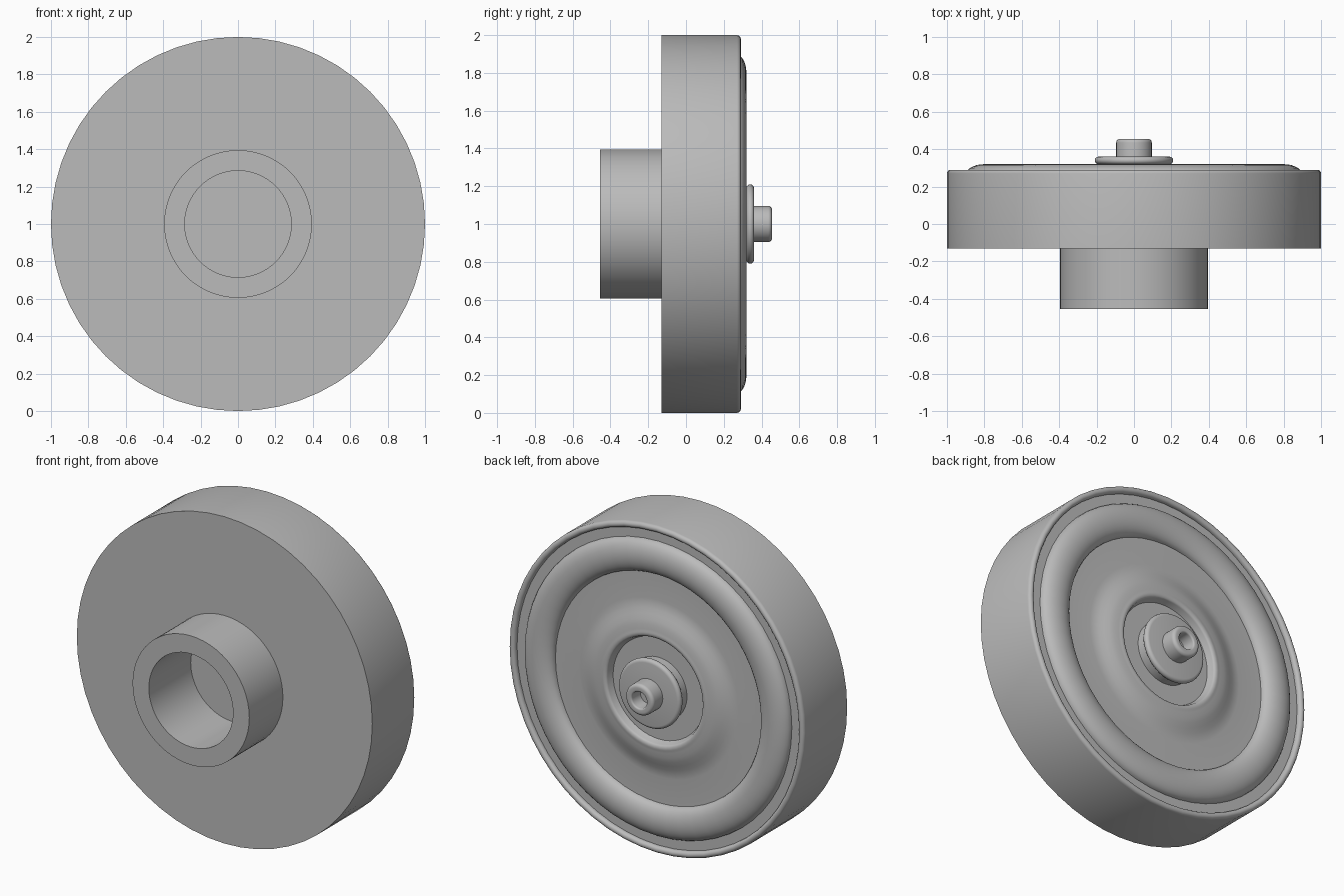
import bpy
import bmesh
from math import cos, sin, pi, radians
from mathutils import Vector

SEGMENTS = 56

cube = bpy.data.objects.get("Cube")
if cube:
    bpy.data.objects.remove(cube, do_unlink=True)

grey = bpy.data.materials.new("mid_grey")
grey.use_nodes = True
colour = (0.5, 0.5, 0.5, 1)
grey.diffuse_color = colour
grey.node_tree.nodes["Principled BSDF"].inputs["Base Color"].default_value = colour


def arc(r, y, radius_r, radius_y, start, end, steps=6):
    """Elliptical arc in the (radius, depth) plane, angles in degrees."""
    angles = [radians(start + (end - start) * i / steps) for i in range(steps + 1)]
    return [(r + radius_r * cos(a), y + radius_y * sin(a)) for a in angles]


def ease(r0, y0, r1, y1, steps=6):
    """Smooth S-shaped slope between two profile points."""
    return [(r0 + (r1 - r0) * i / steps, y0 + (y1 - y0) * (1 - cos(pi * i / steps)) / 2)
            for i in range(steps + 1)]


def lathe(name, profile, closed=False):
    """Spin a (radius, depth) profile around the axle, which runs along y."""
    bm = bmesh.new()
    verts = [bm.verts.new((r, y, 0)) for r, y in profile]
    edges = [bm.edges.new(pair) for pair in zip(verts, verts[1:])]
    if closed:
        edges.append(bm.edges.new((verts[-1], verts[0])))
    bmesh.ops.spin(bm, geom=verts + edges, cent=(0, 0, 0), axis=(0, 1, 0),
                   angle=2 * pi, steps=SEGMENTS, use_duplicate=False)
    bmesh.ops.remove_doubles(bm, verts=bm.verts, dist=0.0005)
    bmesh.ops.recalc_face_normals(bm, faces=bm.faces)
    mesh = bpy.data.meshes.new(name)
    bm.to_mesh(mesh)
    bm.free()
    mesh.materials.append(grey)
    obj = bpy.data.objects.new(name, mesh)
    obj.location = Vector((0, 0, 1))
    bpy.context.collection.objects.link(obj)
    bpy.ops.object.select_all(action="DESELECT")
    obj.select_set(True)
    bpy.context.view_layer.objects.active = obj
    bpy.ops.object.shade_smooth_by_angle(angle=radians(32))


# Wheel: flat front, straight tread, rounded lip, raised ring, centre recess
wheel = [(0, -0.05), (0.34, -0.05), (0.34, -0.13), (1, -0.13)]
wheel += arc(0.98, 0.27, 0.02, 0.02, 0, 180, 8)
wheel += [(0.96, 0.262), (0.905, 0.262)]
wheel += arc(0.8, 0.262, 0.1, 0.058, 0, 180, 14)
wheel += ease(0.54, 0.262, 0.37, 0.305)
wheel += arc(0.345, 0.295, 0.022, 0.014, 60, 180)
wheel += [(0.31, 0.262), (0, 0.262)]
lathe("wheel", wheel)

# Hub: hollow sleeve on the front
lathe("hub", [(0.285, -0.455), (0.395, -0.455), (0.395, -0.05), (0.285, -0.05)], closed=True)

# Washer with a rounded edge, seated in the recess
washer = [(0, 0.25), (0.19, 0.25), (0.19, 0.32)]
washer += arc(0.19, 0.34, 0.02, 0.02, -90, 90, 8) + [(0, 0.36)]
lathe("washer", washer)

# Axle pin with a rounded end and a blind hole
pin = [(0, 0.33), (0.095, 0.33)]
pin += arc(0.075, 0.435, 0.02, 0.02, 0, 90)
pin += arc(0.06, 0.445, 0.01, 0.01, 90, 180, 4)
pin += [(0.05, 0.37), (0, 0.37)]
lathe("axle_pin", pin)
